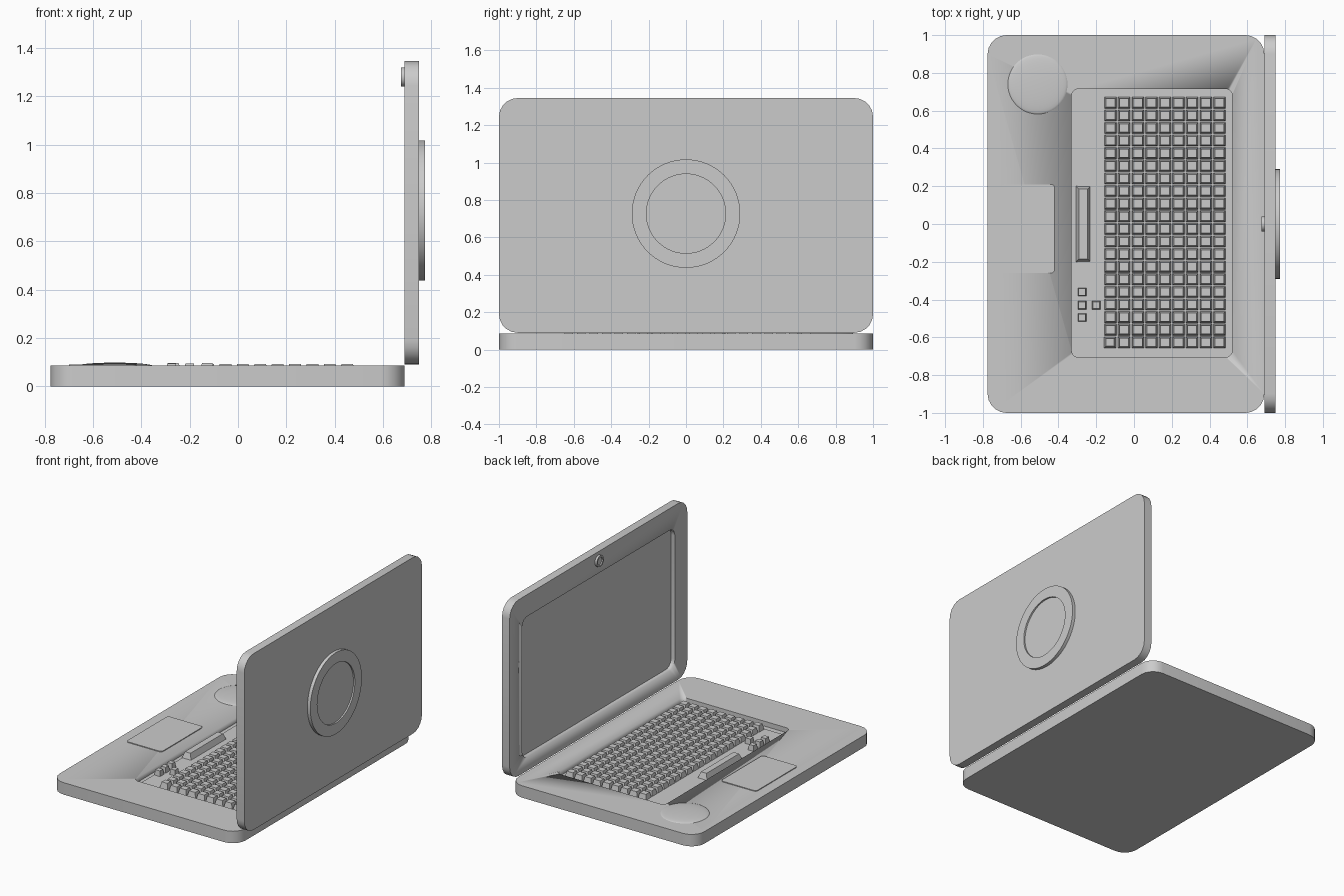
import bpy, bmesh, math
from mathutils import Vector

if "Cube" in bpy.data.objects:
    bpy.data.objects.remove(bpy.data.objects["Cube"])

def make(name, bm, smooth=False):
    bmesh.ops.recalc_face_normals(bm, faces=bm.faces)
    me = bpy.data.meshes.new(name)
    bm.to_mesh(me)
    bm.free()
    ob = bpy.data.objects.new(name, me)
    bpy.context.collection.objects.link(ob)
    if smooth:
        bpy.ops.object.select_all(action='DESELECT')
        ob.select_set(True)
        bpy.context.view_layer.objects.active = ob
        bpy.ops.object.shade_smooth_by_angle(angle=math.radians(35))
    return ob

def rounded(name, u0, u1, v0, v1, w0, w1, r, axis='Z', seg=5):
    """Rounded rectangle (u, v) extruded from w0 to w1 along Z, or along X with u=y, v=z."""
    pts = []
    for i, (cu, cv) in enumerate([(u1-r, v1-r), (u0+r, v1-r), (u0+r, v0+r), (u1-r, v0+r)]):
        for k in range(seg + 1):
            a = (i + k/seg) * math.pi/2
            pts.append((cu + r*math.cos(a), cv + r*math.sin(a)))
    bm = bmesh.new()
    f = bm.faces.new([bm.verts.new((u, v, w0) if axis == 'Z' else (w0, u, v)) for u, v in pts])
    ext = bmesh.ops.extrude_face_region(bm, geom=[f])['geom']
    d = Vector((0, 0, w1-w0)) if axis == 'Z' else Vector((w1-w0, 0, 0))
    bmesh.ops.translate(bm, vec=d, verts=[e for e in ext if isinstance(e, bmesh.types.BMVert)])
    return make(name, bm, True)

def cut(ob, cutter):
    m = ob.modifiers.new("recess", 'BOOLEAN')
    m.operation, m.solver, m.object = 'DIFFERENCE', 'EXACT', cutter
    bpy.context.view_layer.objects.active = ob
    bpy.ops.object.modifier_apply(modifier=m.name)
    bpy.data.objects.remove(cutter)

def key(bm, x, y, sx, sy, z0, z1, inset):
    """Tapered key cap added to bm."""
    lo, hi = [], []
    for a, b in ((-1, -1), (1, -1), (1, 1), (-1, 1)):
        lo.append(bm.verts.new((x + a*sx/2, y + b*sy/2, z0)))
        hi.append(bm.verts.new((x + a*(sx/2-inset), y + b*(sy/2-inset), z1)))
    bm.faces.new(lo[::-1])
    bm.faces.new(hi)
    for i in range(4):
        j = (i + 1) % 4
        bm.faces.new((lo[i], lo[j], hi[j], hi[i]))

def lathe_x(name, profile, cy, cz, n=64):
    """Spin an (x, radius) profile around an X-parallel axis."""
    bm = bmesh.new()
    vs = [bm.verts.new((x, cy, cz + r)) for x, r in profile]
    es = [bm.edges.new(p) for p in zip(vs, vs[1:])]
    bmesh.ops.spin(bm, geom=vs + es, cent=(0, cy, cz), axis=(1, 0, 0),
                   angle=2*math.pi, steps=n, use_duplicate=False)
    bmesh.ops.remove_doubles(bm, verts=bm.verts, dist=1e-5)
    return make(name, bm, True)

# Lower body with keyboard well
FLOOR = 0.05
body = rounded("base_body", -0.775, 0.69, -1, 1, 0, 0.085, 0.1)
cut(body, rounded("well_cutter", -0.33, 0.52, -0.705, 0.715, FLOOR, 0.2, 0.035))

# Key bed and keys
rounded("key_bed", -0.30, 0.488, -0.66, 0.675, FLOOR-0.005, FLOOR+0.006, 0.004, seg=1)
bm = bmesh.new()
px, py = 0.648/9, 1.335/20
for i in range(9):
    for j in range(20):
        if (i, j) != (0, 0):
            key(bm, -0.16 + (i+.5)*px, -0.66 + (j+.5)*py, 0.066, 0.062, FLOOR, 0.092, 0.009)
key(bm, -0.127, -0.627, 0.064, 0.06, FLOOR, 0.097, 0.01)
make("keyboard_keys", bm)
bm = bmesh.new()
key(bm, -0.268, 0, 0.076, 0.40, FLOOR, 0.097, 0.016)
make("space_bar", bm)
bm = bmesh.new()
for x, y in ((-0.275, -0.36), (-0.275, -0.43), (-0.275, -0.495), (-0.20, -0.43)):
    key(bm, x, y, 0.046, 0.046, FLOOR, 0.094, 0.005)
make("arrow_keys", bm)

# Touchpad and shallow round dome on the palm rest
rounded("touchpad", -0.70, -0.42, -0.26, 0.21, 0.08, 0.0905, 0.02)
bm = bmesh.new()
vs = [bm.verts.new((-0.51 + 0.16*math.cos(t), 0.74, 0.083 + 0.015*math.sin(t)))
      for t in [k*math.pi/16 for k in range(9)]]
es = [bm.edges.new(p) for p in zip(vs, vs[1:])]
bmesh.ops.spin(bm, geom=vs + es, cent=(-0.51, 0.74, 0), axis=(0, 0, 1),
               angle=2*math.pi, steps=48, use_duplicate=False)
bmesh.ops.remove_doubles(bm, verts=bm.verts, dist=1e-5)
make("palm_dome", bm, True)

# Lid with recessed screen
lid = rounded("screen_lid", -1, 1, 0.09, 1.345, 0.69, 0.75, 0.1, axis='X')
cut(lid, rounded("screen_cutter", -0.86, 0.86, 0.19, 1.19, 0.6, 0.72, 0.06, axis='X'))

# Webcam and the round ring on the back of the lid
lathe_x("webcam", [(0.692, 0.04), (0.675, 0.04), (0.675, 0.028), (0.682, 0.026), (0.682, 0)], 0, 1.28, 32)
lathe_x("back_ring", [(0.748, 0.29), (0.773, 0.29), (0.773, 0.212), (0.762, 0.212), (0.762, 0)], 0, 0.727)
